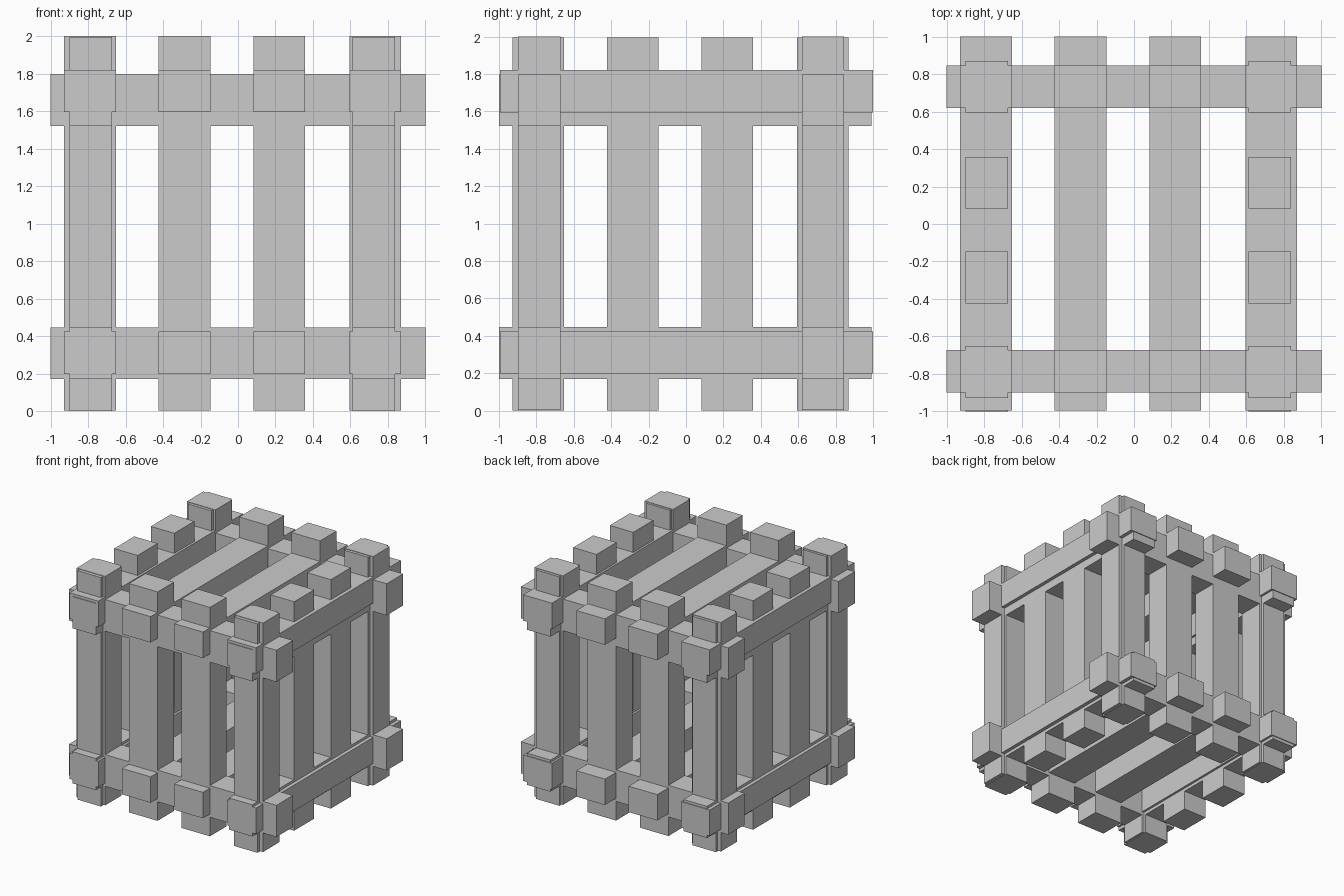
import bpy

if "Cube" in bpy.data.objects:
    bpy.data.objects.remove(bpy.data.objects["Cube"])

COLS = [-0.79, -0.285, 0.22, 0.732]   # plank centres across each face
WIDE, THIN = 0.276, 0.226             # plank width and thickness
NEAR, FAR = -0.785, 0.728             # centre planes of opposite faces
LOW, HIGH = 0.308, 1.66               # heights of the horizontal rails and slats


def plank(name, x, y, z):
    """Box from (min, max) spans on each axis."""
    bpy.ops.mesh.primitive_cube_add(size=1, location=[(a + b) / 2 for a, b in (x, y, z)])
    ob = bpy.context.object
    ob.name = name
    ob.scale = [b - a for a, b in (x, y, z)]
    bpy.ops.object.transform_apply(location=False, rotation=False, scale=True)
    return ob


def span(c, size):
    return (c - size / 2, c + size / 2)


# Upright planks on the front/back and left/right faces
for c in COLS:
    for name, p in (("front_post", NEAR), ("back_post", FAR + 0.005)):
        plank(name, span(c, WIDE), span(p, THIN), (0.004, 2))
    for name, p in (("left_post", NEAR), ("right_post", FAR - 0.003)):
        plank(name, span(p, THIN), span(c, WIDE), (0, 1.996))

# Floor and lid slats running front to back
for c in COLS:
    for name, z in (("floor_slat", LOW + 0.003), ("lid_slat", HIGH + 0.048)):
        plank(name, span(c, WIDE), (-0.994, 1), span(z, THIN))

# Horizontal rails around the crate, upper and lower
for z in (LOW, HIGH):
    for name, p in (("front_rail", NEAR), ("back_rail", FAR + 0.005)):
        plank(name, (-1, 1), span(p, THIN), span(z, WIDE))
    for name, p in (("left_rail", NEAR), ("right_rail", FAR - 0.003)):
        plank(name, span(p, THIN), (-1, 0.993), span(z, WIDE))
